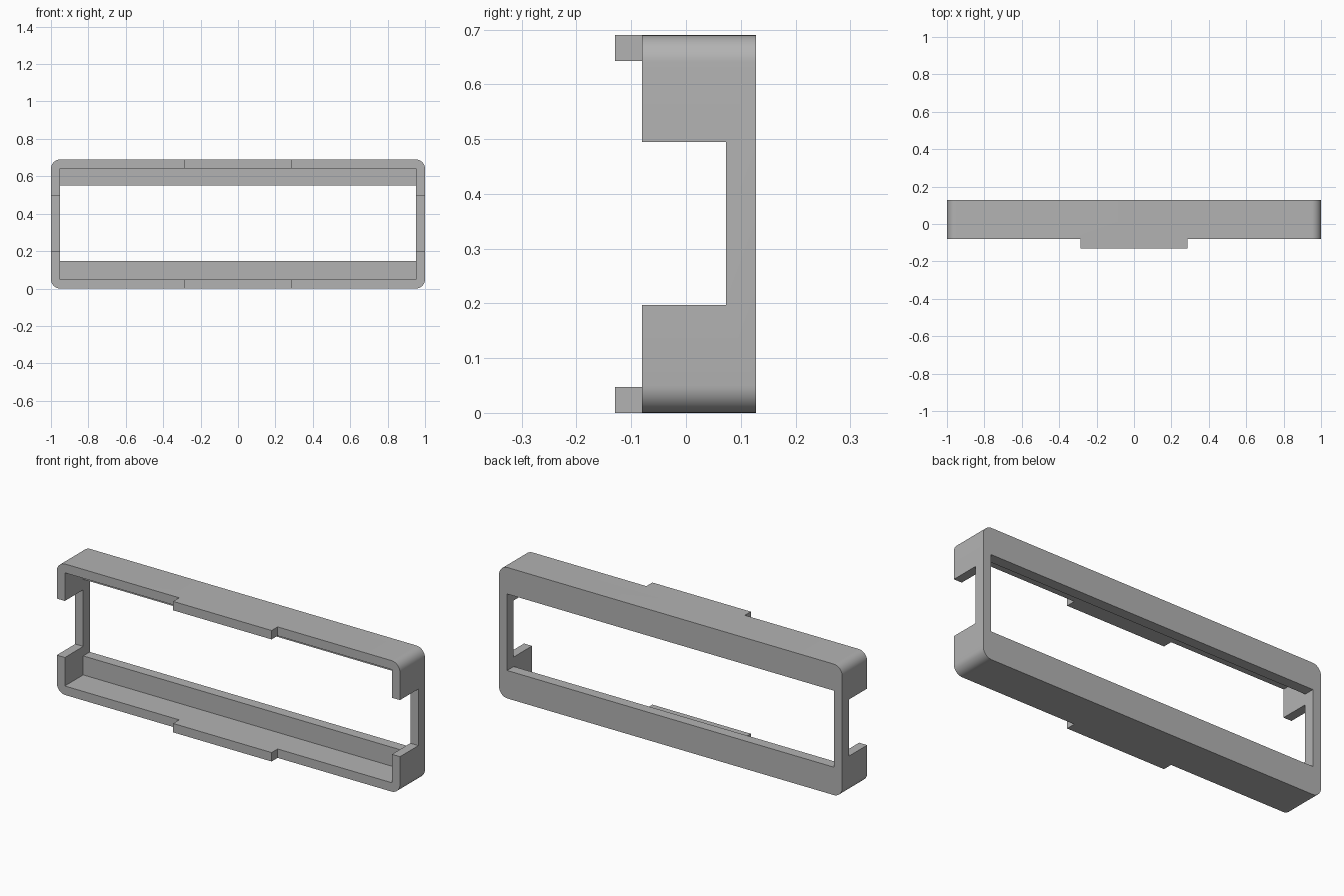
import bpy
import bmesh
from math import sin, cos, pi, radians

if "Cube" in bpy.data.objects:
    bpy.data.objects.remove(bpy.data.objects["Cube"])

HEIGHT, WALL, RADIUS = 0.69, 0.047, 0.05
FRONT, RIM, LIP, BACK = -0.13, -0.08, 0.073, 0.128

# Single grey plastic
grey = bpy.data.materials.new("grey plastic")
grey.use_nodes = True
colour = (0.45, 0.45, 0.45, 1)
grey.diffuse_color = colour
grey.node_tree.nodes["Principled BSDF"].inputs["Base Color"].default_value = colour


def make_object(name, bm):
    bmesh.ops.recalc_face_normals(bm, faces=bm.faces)
    mesh = bpy.data.meshes.new(name)
    bm.to_mesh(mesh)
    bm.free()
    mesh.materials.append(grey)
    obj = bpy.data.objects.new(name, mesh)
    bpy.context.collection.objects.link(obj)
    return obj


def rounded_block(name, segments=10):
    """Rounded rectangle in x and z, extruded from front to back."""
    bm = bmesh.new()
    verts = []
    corners = [(1, 1), (-1, 1), (-1, -1), (1, -1)]
    for quarter, (sx, sz) in enumerate(corners):
        cx = sx * (1 - RADIUS)
        cz = HEIGHT / 2 + sz * (HEIGHT / 2 - RADIUS)
        for i in range(segments + 1):
            a = (quarter + i / segments) * pi / 2
            verts.append(bm.verts.new((cx + RADIUS * cos(a), FRONT, cz + RADIUS * sin(a))))
    face = bm.faces.new(verts)
    result = bmesh.ops.extrude_face_region(bm, geom=[face])
    moved = [v for v in result["geom"] if isinstance(v, bmesh.types.BMVert)]
    bmesh.ops.translate(bm, verts=moved, vec=(0, BACK - FRONT, 0))
    return make_object(name, bm)


def cut(target, name, xs, ys, zs):
    """Subtract an axis-aligned box from the target."""
    bm = bmesh.new()
    bmesh.ops.create_cube(bm, size=1)
    for v in bm.verts:
        v.co = [lo + (c + 0.5) * (hi - lo) for c, (lo, hi) in zip(v.co, (xs, ys, zs))]
    cutter = make_object(name, bm)
    cutter.hide_render = True
    mod = target.modifiers.new(name, "BOOLEAN")
    mod.operation = "DIFFERENCE"
    mod.solver = "EXACT"
    mod.object = cutter
    bpy.context.view_layer.objects.active = target
    bpy.ops.object.modifier_apply(modifier=name)
    bpy.data.objects.remove(cutter)


frame = rounded_block("bezel_frame")
inner = (WALL - 1, 1 - WALL)

# Front cavity and the window through the back lip
cut(frame, "cavity", inner, (-1, LIP), (WALL, HEIGHT - WALL))
cut(frame, "window", inner, (-1, 1), (0.147, 0.55))

# Side notches, leaving slim posts at the back
cut(frame, "side_notch", (-2, 2), (-1, LIP), (0.197, 0.495))

# Trim the rim back on both sides, leaving the central tabs
for side in (-1, 1):
    cut(frame, "rim_trim", sorted((side * 0.287, side * 2)), (-1, RIM), (-1, 2))

bpy.ops.object.select_all(action="DESELECT")
frame.select_set(True)
bpy.context.view_layer.objects.active = frame
bpy.ops.object.shade_smooth_by_angle(angle=radians(30))
